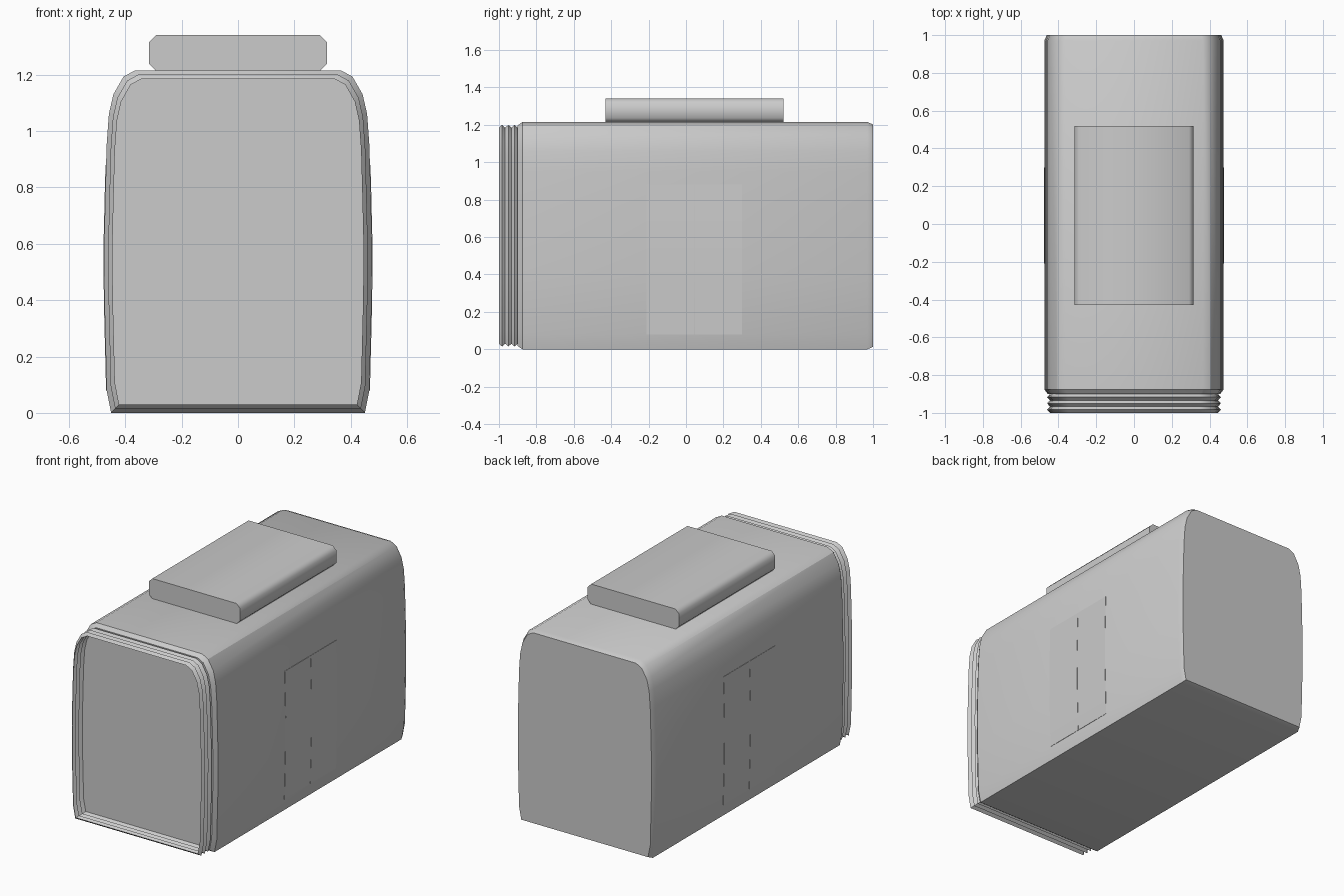
import bpy
import math

if "Cube" in bpy.data.objects:
    bpy.data.objects.remove(bpy.data.objects["Cube"], do_unlink=True)

grey = bpy.data.materials.new("plain grey")
grey.use_nodes = True
colour = (0.6, 0.6, 0.6, 1)
grey.diffuse_color = colour
grey.node_tree.nodes["Principled BSDF"].inputs["Base Color"].default_value = colour

# Right half of the bulging cross-section, from floor to roof
HALF = [(0.45, 0), (0.466, 0.08), (0.474, 0.4), (0.475, 0.6), (0.471, 0.77),
        (0.466, 0.95), (0.458, 1.06), (0.442, 1.13), (0.406, 1.193), (0.365, 1.215)]
SECTION = HALF + [(-x, z) for x, z in reversed(HALF)]
MID = 0.6075


def make(name, verts, faces, angle=30):
    mesh = bpy.data.meshes.new(name)
    mesh.from_pydata(verts, [], faces)
    mesh.materials.append(grey)
    ob = bpy.data.objects.new(name, mesh)
    bpy.context.collection.objects.link(ob)
    bpy.ops.object.select_all(action="DESELECT")
    ob.select_set(True)
    bpy.context.view_layer.objects.active = ob
    bpy.ops.object.shade_smooth_by_angle(angle=math.radians(angle))
    return ob


def inset_section(inset):
    sx, sz = 1 - inset / 0.475, 1 - inset / MID
    return [(x * sx, MID + (z - MID) * sz) for x, z in SECTION]


def loft(name, rings, capped, angle=30):
    """Join closed (y, section) rings running from front to back."""
    n = len(rings[0][1])
    verts = [(x, y, z) for y, ring in rings for x, z in ring]
    faces = []
    for r in range(len(rings) - 1):
        a, b = r * n, (r + 1) * n
        for i in range(n):
            j = (i + 1) % n
            faces.append((a + i, b + i, b + j, a + j))
    if capped:
        faces.append(tuple(range(n)))
        faces.append(tuple(reversed(range(len(verts) - n, len(verts)))))
    return make(name, verts, faces, angle)


# Main shell with chamfered ends
loft("body", [(y, inset_section(i)) for y, i in
              [(-0.9, 0.018), (-0.875, 0), (0.97, 0), (1, 0.013)]], True)

# Open pleated gangway around the front end
pleats = [(-0.9 - k * 0.1 / 6, inset_section(0.015 if k % 2 else 0.03))
          for k in range(6, -1, -1)]
loft("front_bellows", pleats, False)

# Roof unit with chamfered long edges
W, LOW, HIGH, C = 0.315, 1.213, 1.34, 0.024
roof = [(W - C, LOW), (W, LOW + C), (W, HIGH - C), (W - C, HIGH)]
roof += [(-x, z) for x, z in reversed(roof)]
loft("roof_unit", [(-0.43, roof), (0.52, roof)], True, 50)


def side_x(z):
    for (x0, z0), (x1, z1) in zip(HALF, HALF[1:]):
        if z0 <= z <= z1:
            return x0 + (x1 - x0) * (z - z0) / (z1 - z0)


# Thin double doors that follow the curve of each side
heights = [0.08, 0.4, 0.6, 0.77, 0.88]
outer = [(side_x(z) + 0.002, z) for z in heights]
inner = [(side_x(z) - 0.004, z) for z in reversed(heights)]
for side, label in ((1, "left"), (-1, "right")):
    section = [(side * x, z) for x, z in outer + inner]
    if side < 0:
        section.reverse()
    for part, y0, y1 in (("front", -0.21, 0.044), ("rear", 0.046, 0.3)):
        loft(f"{label}_{part}_door", [(y0, section), (y1, section)], True)
